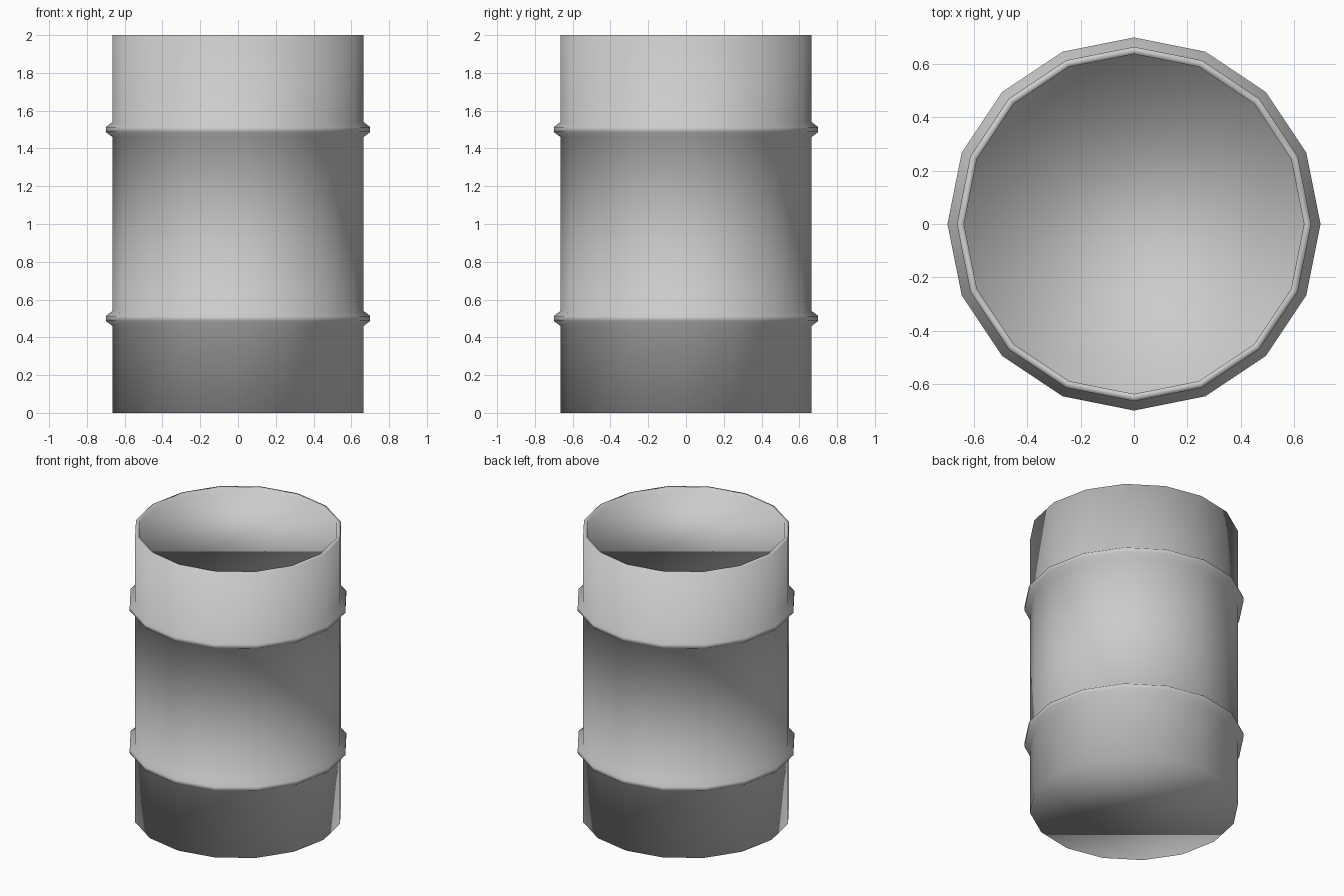
import bpy, bmesh, math

cube = bpy.data.objects.get("Cube")
if cube:
    bpy.data.objects.remove(cube, do_unlink=True)

SIDES = 16
BODY_R, RING_R, INNER_R = 0.665, 0.70, 0.638
HEIGHT, RECESS = 2.0, 0.03

# Plain grey metal
metal = bpy.data.materials.new("grey_metal")
metal.use_nodes = True
grey = (0.6, 0.6, 0.6, 1)
metal.diffuse_color = grey
metal.node_tree.nodes["Principled BSDF"].inputs["Base Color"].default_value = grey


def ring_profile(z):
    """Raised hoop pressed out of the wall, centred on height z."""
    return [(BODY_R, z - 0.04), (RING_R, z - 0.013),
            (RING_R, z + 0.013), (BODY_R, z + 0.04)]


def lathe(name, profile):
    """Turn (radius, height) points about z and cap both ends."""
    bm = bmesh.new()
    loops = []
    for r, z in profile:
        loops.append([bm.verts.new((r * math.cos(a), r * math.sin(a), z))
                      for a in (math.tau * i / SIDES for i in range(SIDES))])
    for low, high in zip(loops, loops[1:]):
        for i in range(SIDES):
            j = (i + 1) % SIDES
            bm.faces.new((low[i], low[j], high[j], high[i]))
    bm.faces.new(loops[0][::-1])
    bm.faces.new(loops[-1])
    for face in bm.faces:
        face.smooth = True
    mesh = bpy.data.meshes.new(name)
    bm.to_mesh(mesh)
    bm.free()
    mesh.materials.append(metal)
    obj = bpy.data.objects.new(name, mesh)
    bpy.context.collection.objects.link(obj)
    return obj


# Flat base, wall with two hoops, thin rim and sunken lid in one smooth shell
profile = [(BODY_R, 0)]
for hoop_z in (0.5, 1.5):
    profile += ring_profile(hoop_z)
profile += [(BODY_R, HEIGHT), (INNER_R, HEIGHT), (INNER_R, HEIGHT - RECESS)]
lathe("barrel", profile)
